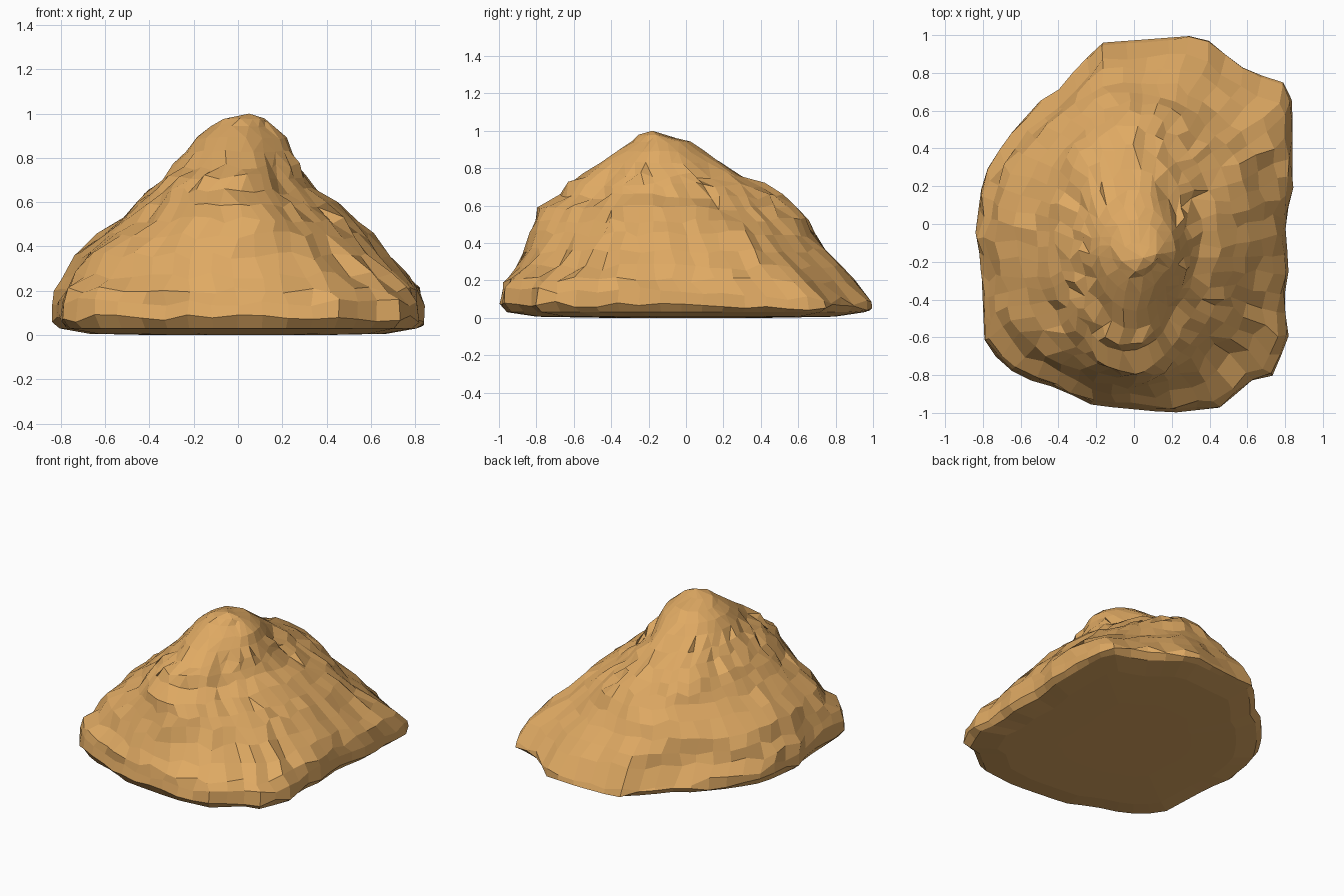
import bpy, bmesh, math, random
from mathutils import Vector

if "Cube" in bpy.data.objects:
    bpy.data.objects.remove(bpy.data.objects["Cube"])

random.seed(4)
SEG = 54

# Footprint of the mound, seen from above
OUTLINE = [(.84, .2), (.84, .63), (.82, .74), (.6, .81), (.48, .9), (.36, 1), (.1, .98),
           (-.17, .96), (-.3, .83), (-.4, .71), (-.5, .65), (-.65, .48), (-.77, .31),
           (-.81, .18), (-.84, -.05), (-.81, -.2), (-.79, -.65), (-.61, -.81), (-.4, -.87),
           (-.22, -.96), (.2, -1), (.47, -.97), (.61, -.83), (.73, -.81), (.82, -.6),
           (.79, -.42), (.82, -.24), (.8, 0)]

# Contours: height, left, right, front, back
LEVELS = [(.20, -.82, .82, -.98, .90), (.27, -.78, .77, -.92, .84), (.36, -.73, .70, -.88, .77),
          (.45, -.63, .62, -.84, .71), (.52, -.52, .55, -.81, .65), (.59, -.46, .45, -.78, .59),
          (.65, -.41, .36, -.68, .52), (.71, -.33, .30, -.65, .43), (.76, -.28, .28, -.55, .29),
          (.83, -.23, .25, -.46, .18), (.89, -.19, .22, -.37, .10), (.94, -.13, .16, -.29, .03),
          (.975, -.07, .12, -.25, -.10)]


def resample(points, count):
    """Spread points evenly along a closed outline."""
    pts = [Vector(p) for p in points]
    pts.append(pts[0])
    lengths = [(b - a).length for a, b in zip(pts, pts[1:])]
    step = sum(lengths) / count
    out = []
    for i in range(count):
        d, k = i * step, 0
        while d > lengths[k]:
            d -= lengths[k]
            k += 1
        out.append(pts[k].lerp(pts[k + 1], d / lengths[k]))
    return out


def jitter(amount):
    return random.uniform(-amount, amount)


def flank_pinch(q):
    """Pull the diagonals in, so the front and back read as ridges."""
    if q.x > 0:
        k = .11 if q.y < 0 else .06
    else:
        k = .04 if q.y < 0 else 0
    return 1 - k * math.sin(2 * math.atan2(q.y, q.x)) ** 2


base = resample(OUTLINE, SEG)
rings = []

# Underside and rough foot
for scale, z in ((.45, 0), (.8, .006), (.96, .03), (1, .075)):
    rings.append([(p.x * scale, p.y * scale,
                   z + (jitter(.02) if z > .05 else 0) - (.025 * max(0, p.y) if z > .05 else 0))
                  for p in base])
rings.append([(p.x * .995 + jitter(.008), p.y * .99 + jitter(.008),
               .15 + jitter(.02) - .07 * max(0, p.y)) for p in base])

# Slopes: footprint shape eases into rounded contours toward the peak
for i, (z, left, right, front, back) in enumerate(LEVELS):
    t = min(1, i / 5)
    cx, cy = (left + right) / 2, (front + back) / 2
    a, b = (right - left) / 2, (back - front) / 2
    rough = .018 if i < 9 else .006
    ring = []
    for p in base:
        q = Vector((p.x / .84, p.y))
        q = q.lerp(q.normalized(), t)
        q *= 1 + (flank_pinch(q) - 1) * min(1, (i + 1) / 3)
        ring.append((cx + a * q.x + jitter(rough), cy + b * q.y + jitter(rough),
                     z + jitter(rough)))
    rings.append(ring)

bm = bmesh.new()
loops = [[bm.verts.new(co) for co in ring] for ring in rings]
for lower, upper in zip(loops, loops[1:]):
    for i in range(SEG):
        j = (i + 1) % SEG
        bm.faces.new((lower[i], lower[j], upper[j], upper[i]))
bm.faces.new(loops[0][::-1])
peak = bm.verts.new((.05, -.18, 1))
for i in range(SEG):
    bm.faces.new((loops[-1][i], loops[-1][(i + 1) % SEG], peak))

# Merge the crowded points on the upper slopes into larger facets
bmesh.ops.remove_doubles(bm, verts=[v for v in bm.verts if v.co.z > .4 and v is not peak],
                         dist=.045)
bmesh.ops.recalc_face_normals(bm, faces=bm.faces)
mesh = bpy.data.meshes.new("rock_mound")
bm.to_mesh(mesh)
bm.free()
mound = bpy.data.objects.new("rock_mound", mesh)
bpy.context.collection.objects.link(mound)

# Sandy stone colour
mat = bpy.data.materials.new("sandstone")
mat.diffuse_color = (.74, .40, .125, 1)
mat.use_nodes = True
mat.node_tree.nodes["Principled BSDF"].inputs["Base Color"].default_value = mat.diffuse_color
mesh.materials.append(mat)
